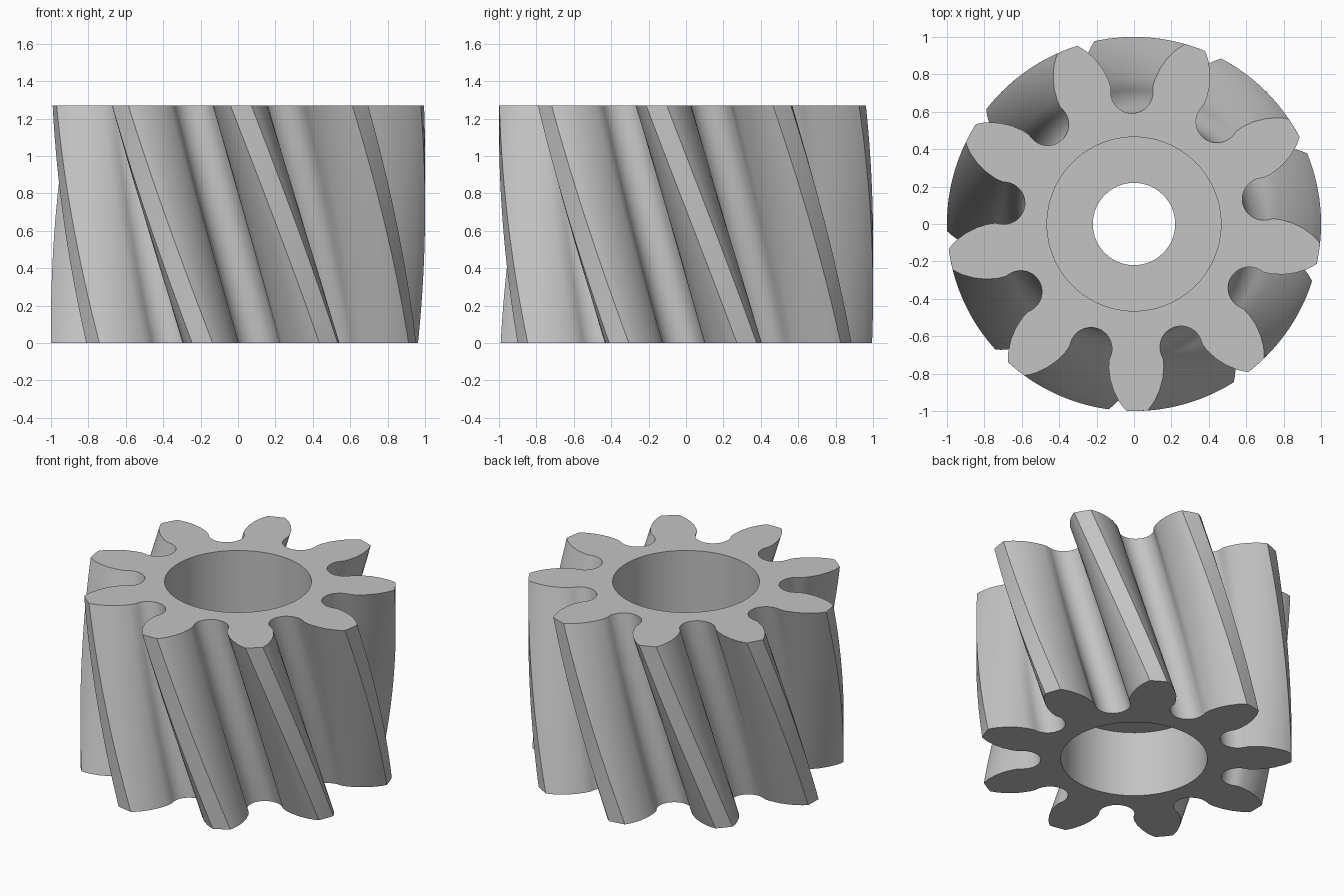
import bpy, bmesh
from math import sin, cos, pi, radians, atan2, hypot

cube = bpy.data.objects.get("Cube")
if cube:
    bpy.data.objects.remove(cube, do_unlink=True)

TEETH, HEIGHT, LAYERS = 9, 1.27, 20
TOP_ANGLE, TWIST = radians(-89.1), radians(28.1)   # top end phase, total helix turn
BORE, HOLE = 0.465, 0.22                           # recess and through-hole radii
WEB_LOW, WEB_HIGH = 0.46, 0.81
PITCH = 2 * pi / TEETH

# Half a tooth: tip to flank as (radius, half angle in degrees)
FLANK = [(1, 0), (1, 3.2), (.977, 4.5), (.953, 5.7), (.9, 7.8),
         (.842, 9.6), (.78, 10.9), (.74, 11.3)]
half = [(r, radians(a)) for r, a in FLANK]

# Round root between teeth
ROOT_CENTRE, ROOT_RADIUS, ROOT_STEPS = 0.705, 0.113, 9
for i in range(ROOT_STEPS + 1):
    t = pi / 2 * i / ROOT_STEPS
    x, y = ROOT_RADIUS * cos(t), ROOT_CENTRE - ROOT_RADIUS * sin(t)
    half.append((hypot(x, y), PITCH / 2 - atan2(x, y)))

# Mirror to a full tooth, then repeat around the gear
tooth = [(r, -a) for r, a in reversed(half[1:-1])] + half
profile = [(r, a + k * PITCH) for k in range(TEETH) for r, a in tooth]

bm = bmesh.new()


def add_ring(points, z, turn=0.0):
    return [bm.verts.new((r * cos(a + turn), r * sin(a + turn), z)) for r, a in points]


def loft(rings):
    for low, high in zip(rings, rings[1:]):
        n = len(low)
        for i in range(n):
            j = (i + 1) % n
            bm.faces.new((low[i], low[j], high[j], high[i]))


def loop_edges(ring):
    return [bm.edges.get((ring[i - 1], ring[i])) for i in range(len(ring))]


# Helical toothed outside
outer = []
for k in range(LAYERS + 1):
    f = k / LAYERS
    outer.append(add_ring(profile, f * HEIGHT, TOP_ANGLE + TWIST * (1 - f)))
loft(outer)

# Recess from each end with a pierced web between
SEGMENTS = 96
steps = [(BORE, 0), (BORE, WEB_LOW), (HOLE, WEB_LOW),
         (HOLE, WEB_HIGH), (BORE, WEB_HIGH), (BORE, HEIGHT)]
inner = [add_ring([(r, 2 * pi * i / SEGMENTS) for i in range(SEGMENTS)], z)
         for r, z in steps]
loft(inner)

# Flat end faces
for end, up in ((0, -1), (-1, 1)):
    bmesh.ops.triangle_fill(bm, use_beauty=True, normal=(0, 0, up),
                            edges=loop_edges(outer[end]) + loop_edges(inner[end]))
bmesh.ops.recalc_face_normals(bm, faces=bm.faces[:])

mesh = bpy.data.meshes.new("helical_gear")
bm.to_mesh(mesh)
bm.free()
gear = bpy.data.objects.new("helical_gear", mesh)
bpy.context.collection.objects.link(gear)

# Plain grey metal
grey = bpy.data.materials.new("light_grey")
grey.use_nodes = True
colour = (0.55, 0.55, 0.55, 1)
grey.diffuse_color = colour
grey.node_tree.nodes["Principled BSDF"].inputs["Base Color"].default_value = colour
mesh.materials.append(grey)

bpy.ops.object.select_all(action='DESELECT')
gear.select_set(True)
bpy.context.view_layer.objects.active = gear
bpy.ops.object.shade_smooth_by_angle(angle=radians(30))
